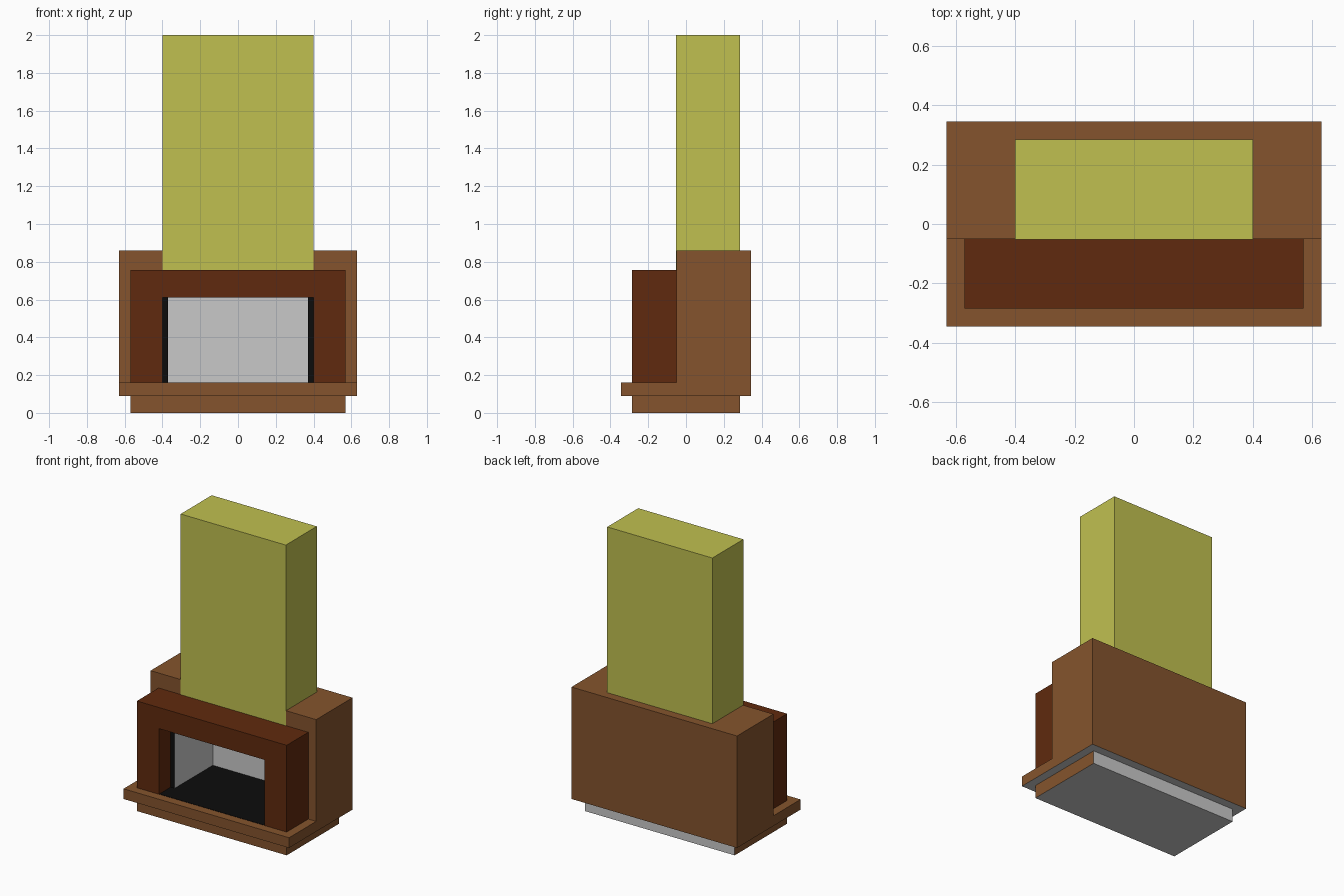
import bpy, bmesh
from mathutils import Vector

cube = bpy.data.objects.get("Cube")
if cube:
    bpy.data.objects.remove(cube, do_unlink=True)


def material(name, *rgb):
    """Flat colour given as 0-255 display values, stored as linear."""
    lin = [(c / 255 / 12.92) if c < 11 else ((c / 255 + 0.055) / 1.055) ** 2.4 for c in rgb]
    m = bpy.data.materials.new(name)
    m.use_nodes = True
    m.diffuse_color = (*lin, 1)
    bsdf = m.node_tree.nodes["Principled BSDF"]
    bsdf.inputs["Base Color"].default_value = (*lin, 1)
    bsdf.inputs["Roughness"].default_value = 0.9
    return m


BROWN = material("brown", 133, 84, 45)
DARK = material("dark_brown", 96, 42, 14)
OLIVE = material("olive_yellow", 192, 192, 80)
GREY = material("light_grey", 201, 201, 201)
BLACK = material("soot_black", 12, 12, 12)


def prism(name, profile, axis, start, end, mats, rule=None):
    """Extrude a 2D profile along an axis; rule(normal, centre) picks the second colour."""
    def place(p, d):
        co = list(p)
        co.insert("xyz".index(axis), d)
        return Vector(co)
    bm = bmesh.new()
    face = bm.faces.new([bm.verts.new(place(p, start)) for p in profile])
    ext = bmesh.ops.extrude_face_region(bm, geom=[face])
    move = place((0, 0), end - start)
    bmesh.ops.translate(bm, vec=move, verts=[g for g in ext["geom"] if isinstance(g, bmesh.types.BMVert)])
    bmesh.ops.recalc_face_normals(bm, faces=bm.faces)
    me = bpy.data.meshes.new(name)
    bm.to_mesh(me)
    bm.free()
    for m in mats:
        me.materials.append(m)
    if rule:
        for p in me.polygons:
            p.material_index = int(rule(p.normal, p.center))
    ob = bpy.data.objects.new(name, me)
    bpy.context.collection.objects.link(ob)
    return ob


def box(name, x, y, z, mats, rule=None):
    """Box symmetric in x, with (low, high) ranges in y and z."""
    rect = [(-x, y[0]), (x, y[0]), (x, y[1]), (-x, y[1])]
    return prism(name, rect, "z", *z, mats, rule)


# Plinth: brown front and sides, plain back and underside
box("plinth", 0.57, (-0.285, 0.285), (0, 0.09), [BROWN, GREY],
    lambda n, c: n.y > 0.9 or n.z < -0.9)

# Hearth slab and wall block share one L-shaped section
hearth = [(-0.345, 0.09), (0.345, 0.09), (0.345, 0.86), (-0.05, 0.86), (-0.05, 0.16), (-0.345, 0.16)]
body = prism("hearth_and_wall", hearth, "x", -0.63, 0.63, [BROWN, GREY],
             lambda n, c: n.z < -0.9)

# Firebox cavity
cutter = box("cavity_cutter", 0.4, (-0.4, 0.285), (0.16, 0.62), [BROWN])
cutter.hide_render = True
cut = body.modifiers.new("cavity", "BOOLEAN")
cut.operation = "DIFFERENCE"
cut.solver = "EXACT"
cut.object = cutter
bpy.context.view_layer.objects.active = body
bpy.ops.object.modifier_apply(modifier=cut.name)
bpy.data.objects.remove(cutter, do_unlink=True)

# Mantel surround: upside-down U
surround = [(-0.57, 0.16), (-0.57, 0.757), (0.57, 0.757), (0.57, 0.16),
            (0.4, 0.16), (0.4, 0.612), (-0.4, 0.612), (-0.4, 0.16)]
prism("mantel_surround", surround, "y", -0.285, -0.05, [DARK])

# Firebox liner: U plan with sooty front edges
liner = [(-0.4, -0.16), (-0.4, 0.285), (0.4, 0.285), (0.4, -0.16),
         (0.37, -0.16), (0.37, 0.255), (-0.37, 0.255), (-0.37, -0.16)]
prism("firebox_liner", liner, "z", 0.16, 0.612, [GREY, BLACK],
      lambda n, c: n.y < -0.9 and c.y < 0)
box("firebox_ceiling", 0.4, (-0.05, 0.285), (0.612, 0.62), [GREY])
box("firebox_floor", 0.4, (-0.284, 0.255), (0.158, 0.162), [BLACK])

# Chimney breast, its face just proud of the wall
box("chimney", 0.4, (-0.052, 0.285), (0.757, 2.0), [OLIVE])
